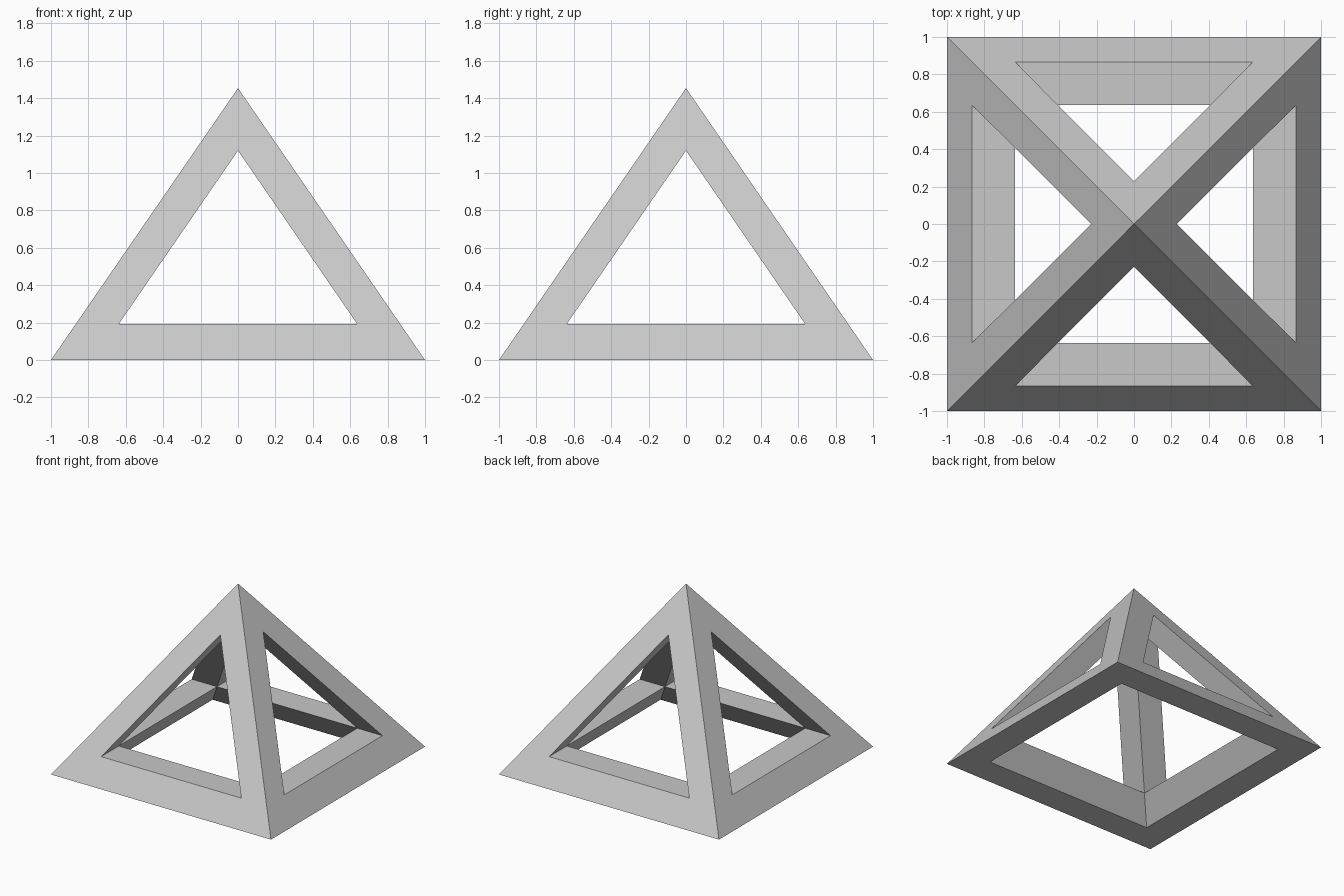
import bpy
import bmesh
from math import pi
from mathutils import Matrix, Vector

cube = bpy.data.objects.get("Cube")
if cube:
    bpy.data.objects.remove(cube, do_unlink=True)

HEIGHT = 1.454        # outer apex
INNER_APEX = 1.12     # apex of the hollow inside
INNER_BASE = 0.77     # half width of the hollow at the ground
RAIL_TOP = 0.193      # top of the base rails


def outer(z):
    """Half width of the outer pyramid at height z."""
    return 1 - z / HEIGHT


def inner(z):
    """Half width of the hollow at height z."""
    return INNER_BASE * (1 - z / INNER_APEX)


# Plain grey material
grey = bpy.data.materials.new("light_grey")
colour = (0.58, 0.58, 0.58, 1)
grey.diffuse_color = colour
grey.use_nodes = True
grey.node_tree.nodes["Principled BSDF"].inputs["Base Color"].default_value = colour

# Corner points of one side of the frame
half = inner(RAIL_TOP)
apex = Vector((0, 0, HEIGHT))
hollow_apex = Vector((0, 0, INNER_APEX))
window_top = Vector((0, -outer(INNER_APEX), INNER_APEX))


def pair(x, y, z):
    return Vector((-x, -y, z)), Vector((x, -y, z))


foot_l, foot_r = pair(1, 1, 0)
window_l, window_r = pair(half, outer(RAIL_TOP), RAIL_TOP)
ledge_l, ledge_r = pair(half, half, RAIL_TOP)
base_l, base_r = pair(INNER_BASE, INNER_BASE, 0)

side = [
    # sloping outer face around the triangular window
    (foot_l, foot_r, window_r, window_l),
    (foot_r, apex, window_top, window_r),
    (apex, foot_l, window_l, window_top),
    # window sill and the two reveals
    (window_l, window_r, ledge_r, ledge_l),
    (window_r, window_top, hollow_apex, ledge_r),
    (window_top, window_l, ledge_l, hollow_apex),
    # inner wall and underside of the base rail
    (ledge_l, ledge_r, base_r, base_l),
    (base_l, base_r, foot_r, foot_l),
]

# Repeat the side round the vertical axis and weld
bm = bmesh.new()
for i in range(4):
    turn = Matrix.Rotation(i * pi / 2, 3, "Z")
    for face in side:
        bm.faces.new([bm.verts.new(turn @ p) for p in face])
bmesh.ops.remove_doubles(bm, verts=bm.verts, dist=0.0001)
bmesh.ops.recalc_face_normals(bm, faces=bm.faces)

mesh = bpy.data.meshes.new("pyramid_frame")
bm.to_mesh(mesh)
bm.free()
mesh.materials.append(grey)
frame = bpy.data.objects.new("pyramid_frame", mesh)
bpy.context.collection.objects.link(frame)
